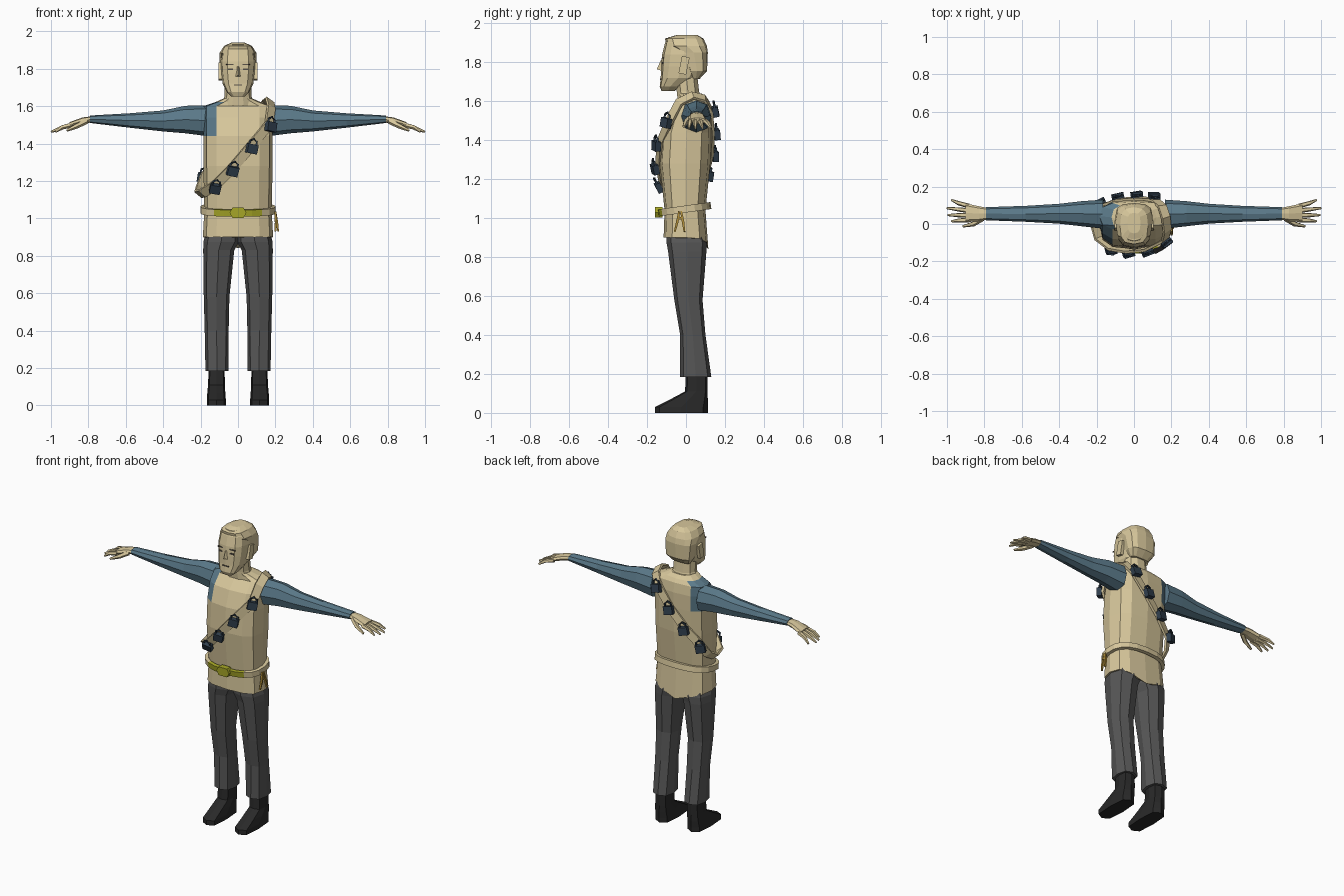
import bpy, bmesh, math
from mathutils import Vector, Matrix

if "Cube" in bpy.data.objects:
    bpy.data.objects.remove(bpy.data.objects["Cube"])


def material(name, rgb):
    m = bpy.data.materials.new(name)
    m.diffuse_color = (*rgb, 1)
    m.use_nodes = True
    m.node_tree.nodes["Principled BSDF"].inputs["Base Color"].default_value = m.diffuse_color
    return m


TAN = material("tan", (0.68, 0.57, 0.33))
BLUE = material("slate_blue", (0.105, 0.195, 0.255))
GREY = material("trouser_grey", (0.095, 0.095, 0.095))
BLACK = material("boot_black", (0.022, 0.022, 0.022))
NAVY = material("navy", (0.03, 0.05, 0.075))
OLIVE = material("olive_yellow", (0.38, 0.38, 0.02))
GOLD = material("gold", (0.42, 0.26, 0.04))
DARK = material("feature_brown", (0.10, 0.085, 0.065))


def finish(name, bm, mats, mirror=False):
    bmesh.ops.recalc_face_normals(bm, faces=bm.faces)
    me = bpy.data.meshes.new(name)
    bm.to_mesh(me)
    bm.free()
    for m in mats:
        me.materials.append(m)
    ob = bpy.data.objects.new(name, me)
    bpy.context.collection.objects.link(ob)
    if mirror:
        mod = ob.modifiers.new("mirror", 'MIRROR')
        mod.use_mirror_merge = False
    return ob


def skin(bm, rings, closed=False):
    """Join rings of points with quads."""
    vs = [[bm.verts.new(p) for p in r] for r in rings]
    n = len(vs[0])
    for i in range(len(vs) if closed else len(vs) - 1):
        a, b = vs[i], vs[(i + 1) % len(vs)]
        for j in range(n):
            k = (j + 1) % n
            bm.faces.new((a[j], a[k], b[k], b[j]))
    if not closed:
        bm.faces.new(vs[0])
        bm.faces.new(vs[-1])


def power(c, e):
    return math.copysign(abs(c) ** e, c) if abs(c) > 1e-6 else 0


def loft(name, rows, mats, n=12, e=0.7, axis='z', mirror=False):
    """Rows are (position, a_min, a_max, b_min, b_max) along the axis."""
    bm = bmesh.new()
    rings = []
    for t, a0, a1, b0, b1 in rows:
        ring = []
        for i in range(n):
            w = 2 * math.pi * i / n
            a = (a0 + a1) / 2 + (a1 - a0) / 2 * power(math.cos(w), e)
            b = (b0 + b1) / 2 + (b1 - b0) / 2 * power(math.sin(w), e)
            ring.append((a, b, t) if axis == 'z' else (t, a, b))
        rings.append(ring)
    skin(bm, rings)
    return finish(name, bm, mats, mirror)


def tube(bm, pts, radii, n=5):
    pts = [Vector(p) for p in pts]
    rings = []
    for i, p in enumerate(pts):
        t = (pts[min(i + 1, len(pts) - 1)] - pts[max(i - 1, 0)]).normalized()
        u = t.orthogonal().normalized()
        v = t.cross(u)
        rings.append([p + radii[i] * (u * math.cos(w) + v * math.sin(w))
                      for w in (2 * math.pi * k / n for k in range(n))])
    skin(bm, rings)


def box(bm, size, mat):
    bmesh.ops.create_cube(bm, size=1, matrix=mat @ Matrix.Diagonal((*size, 1)))


def band(name, pts, width, thick, mats):
    """Closed flat strap; returns its object and (point, outward) pairs."""
    pts = [Vector(p) for p in pts]
    mid = sum(pts, Vector()) / len(pts)
    rings, frames = [], []
    for i, p in enumerate(pts):
        t = (pts[(i + 1) % len(pts)] - pts[i - 1]).normalized()
        o = p - mid
        o = (o - t * o.dot(t)).normalized()
        w = t.cross(o) * width / 2
        d = o * thick / 2
        rings.append([p + w + d, p - w + d, p - w - d, p + w - d])
        frames.append((p, o))
    bm = bmesh.new()
    skin(bm, rings, closed=True)
    return finish(name, bm, mats), frames


# Torso, with the right shoulder faces coloured as sleeve
torso = loft("torso", [(0.90, -.188, .188, -.115, .115), (1.04, -.18, .18, -.11, .10),
                       (1.28, -.185, .185, -.135, .125), (1.44, -.185, .185, -.125, .13),
                       (1.54, -.188, .188, -.09, .13), (1.60, -.185, .185, -.035, .12),
                       (1.622, -.12, .12, -.035, .105), (1.64, -.08, .08, -.04, .08)],
             [TAN, BLUE])
for v in torso.data.vertices:
    if v.co.z < 0.91 and v.co.y > 0.02:
        v.co.z -= 0.06 * max(0, 1 - abs(v.co.x) / 0.185)
for f in torso.data.polygons:
    if f.center.x < -0.11 and 1.45 < f.center.z < 1.615:
        f.material_index = 1

# Legs and boots
loft("trouser_legs", [(.185, .052, .174, -.03, .13), (.40, .05, .178, -.03, .10),
                      (.58, .046, .183, -.06, .085), (.83, .02, .186, -.092, .105),
                      (.875, -.005, .185, -.10, .108), (.93, -.005, .17, -.10, .095)],
     [GREY], n=8, e=0.75, mirror=True)
loft("boots", [(0, .065, .167, -.16, .112), (.03, .065, .167, -.16, .112),
               (.07, .068, .164, -.08, .112), (.11, .07, .16, -.005, .11),
               (.21, .072, .157, .0, .11)], [BLACK], n=8, e=0.55, mirror=True)

# Sleeves, palms, fingers
loft("sleeves", [(.165, -.025, .13, 1.44, 1.605), (.28, -.012, .122, 1.455, 1.602),
                 (.40, .002, .108, 1.465, 1.577), (.58, .012, .097, 1.485, 1.562),
                 (.79, .02, .09, 1.51, 1.55)], [BLUE], n=8, e=0.85, axis='x', mirror=True)
loft("palms", [(.78, .025, .085, 1.514, 1.546), (.83, .015, .095, 1.505, 1.54),
               (.90, .01, .11, 1.485, 1.515)], [TAN], n=8, e=0.8, axis='x', mirror=True)
bm = bmesh.new()
for y0, y1, x1 in ((.022, .015, .975), (.047, .048, .995), (.072, .085, 1.0), (.097, .128, .975)):
    tube(bm, [(.885, y0, 1.50), (.94, (y0 + y1) / 2, 1.487), (x1, y1, 1.463)], [.014, .012, .006])
tube(bm, [(.81, .03, 1.52), (.86, .0, 1.495), (.915, -.012, 1.47)], [.015, .014, .007])
finish("fingers", bm, [TAN], mirror=True)

# Neck, head, hair
loft("neck", [(1.60, -.09, .09, -.045, .085), (1.65, -.073, .073, -.05, .07),
              (1.74, -.07, .07, -.06, .06)], [TAN], n=10, e=0.9)
loft("head", [(1.652, -.035, .035, -.125, -.06), (1.675, -.06, .06, -.135, -.03),
              (1.72, -.082, .082, -.13, .05), (1.78, -.09, .09, -.128, .085),
              (1.84, -.093, .093, -.123, .10), (1.90, -.085, .085, -.108, .09),
              (1.93, -.05, .05, -.09, .06)], [TAN])
loft("hair", [(1.715, -.065, .065, .03, .07), (1.755, -.092, .092, .005, .108),
              (1.85, -.1, .1, -.03, .112), (1.885, -.098, .098, -.10, .107),
              (1.922, -.075, .075, -.108, .09), (1.94, -.035, .035, -.05, .06)],
     [TAN], n=12, e=0.7)

# Ears and nose
bm = bmesh.new()
box(bm, (.02, .04, .09), Matrix.Translation((.095, -.01, 1.785)) @ Matrix.Rotation(-.2, 4, 'X'))
finish("ears", bm, [TAN], mirror=True)
bm = bmesh.new()
skin(bm, [[(-.009, -.118, 1.815), (.009, -.118, 1.815), (0, -.13, 1.81)],
          [(-.018, -.118, 1.755), (.018, -.118, 1.755), (0, -.15, 1.765)]])
finish("nose", bm, [TAN])

# Eyes, brows and mouth as thin plates
bm = bmesh.new()
box(bm, (.028, .008, .009), Matrix.Translation((.04, -.119, 1.797)))
box(bm, (.04, .008, .006), Matrix.Translation((.043, -.118, 1.822)))
finish("eyes_and_brows", bm, [DARK], mirror=True)
bm = bmesh.new()
box(bm, (.045, .009, .006), Matrix.Translation((0, -.129, 1.713)))
finish("mouth", bm, [DARK])

# Shoulder strap
path = [(.17, .035, 1.63), (.178, -.035, 1.595), (.165, -.085, 1.50), (.07, -.135, 1.385),
        (-.03, -.143, 1.268), (-.12, -.127, 1.178), (-.19, -.075, 1.135), (-.21, 0, 1.13),
        (-.2, .06, 1.165), (-.175, .10, 1.23), (-.08, .13, 1.33), (.02, .137, 1.44),
        (.11, .13, 1.555), (.15, .095, 1.615)]
strap, frames = band("shoulder_strap", path, 0.052, 0.014, [TAN])

# Pouches with a loop on top, spaced along the strap
bm = bmesh.new()
for i in (2, 3, 4, 5, 9, 10, 11, 12):
    p, n = frames[i]
    up = (Vector((0, 0, 1)) - n * n.z).normalized()
    side = up.cross(n)
    m = Matrix((side, up, n)).transposed().to_4x4()
    m.translation = p + n * 0.02
    m = m @ Matrix.Rotation(-0.2 if i < 6 else 0.2, 4, 'Z')
    box(bm, (.058, .05, .03), m @ Matrix.Translation((0, -.012, 0)))
    tube(bm, [m @ Vector(q) for q in ((-.021, .008, 0), (-.019, .03, 0), (0, .042, 0),
                                      (.019, .03, 0), (.021, .008, 0))], [.007] * 5, n=4)
finish("strap_pouches", bm, [NAVY])

# Belt, olive at the front, with buckle
ring = []
for i in range(20):
    w = 2 * math.pi * i / 20
    y = -.008 + .125 * power(math.sin(w), .8)
    ring.append((.19 * power(math.cos(w), .8), y, 1.047 + .14 * y))
belt, _ = band("belt", ring, 0.036, 0.022, [TAN, OLIVE])
for f in belt.data.polygons:
    if f.center.y < -.085 and abs(f.center.x) < .115:
        f.material_index = 1
bm = bmesh.new()
skin(bm, [[(x, y, 1.03 + z) for x, z in ((-.045, 0), (-.03, -.027), (.03, -.027),
                                         (.045, 0), (.03, .027), (-.03, .027))]
          for y in (-.158, -.12)])
finish("buckle", bm, [OLIVE])

# Gold tags hanging from the belt
bm = bmesh.new()
tube(bm, [(.2, -.035, 1.035), (.203, -.045, .98), (.2, -.058, .93)], [.007, .009, .006], n=4)
tube(bm, [(.2, -.025, 1.035), (.208, -.015, .98), (.215, -.008, .93)], [.007, .009, .006], n=4)
box(bm, (.012, .03, .012), Matrix.Translation((.203, -.03, 1.0)))
finish("belt_tags", bm, [GOLD])
